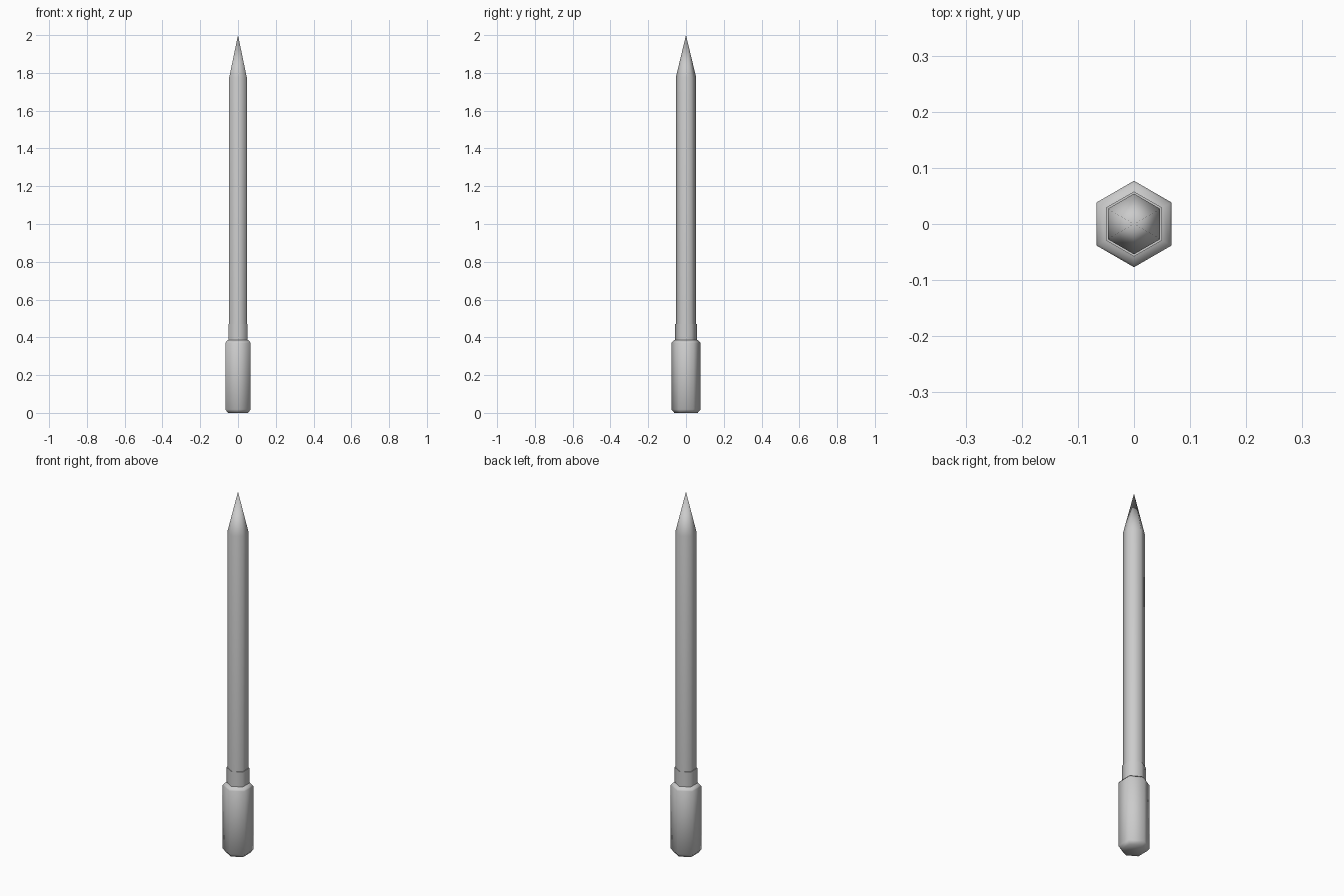
import bpy, bmesh, math

if "Cube" in bpy.data.objects:
    bpy.data.objects.remove(bpy.data.objects["Cube"])

SIDES = 6


def hex_lathe(name, profile):
    """Closed six-sided solid from (radius, z) points, corners on +y and -y."""
    bm = bmesh.new()
    rings = []
    for r, z in profile:
        if r == 0:
            rings.append([bm.verts.new((0, 0, z))])
        else:
            angles = [math.pi / 2 + i * math.tau / SIDES for i in range(SIDES)]
            rings.append([bm.verts.new((r * math.cos(a), r * math.sin(a), z)) for a in angles])
    for low, high in zip(rings, rings[1:]):
        for i in range(SIDES):
            j = (i + 1) % SIDES
            if len(high) == 1:
                bm.faces.new((low[i], low[j], high[0]))
            else:
                bm.faces.new((low[i], low[j], high[j], high[i]))
    bm.faces.new(rings[0][::-1])
    if len(rings[-1]) > 1:
        bm.faces.new(rings[-1])
    bmesh.ops.recalc_face_normals(bm, faces=bm.faces)
    mesh = bpy.data.meshes.new(name)
    bm.to_mesh(mesh)
    bm.free()
    obj = bpy.data.objects.new(name, mesh)
    bpy.context.collection.objects.link(obj)
    bpy.ops.object.select_all(action='DESELECT')
    obj.select_set(True)
    bpy.context.view_layer.objects.active = obj
    bpy.ops.object.shade_smooth_by_angle(angle=math.radians(62))
    return obj


# Grip with chamfered ends
hex_lathe("grip", [(0.062, 0.0), (0.077, 0.018), (0.077, 0.37), (0.073, 0.376), (0.06, 0.387)])

# Collar between grip and shaft
hex_lathe("collar", [(0.058, 0.38), (0.058, 0.47)])

# Long shaft running into the sharp tip
hex_lathe("shaft_and_tip", [(0.054, 0.46), (0.054, 1.775), (0, 2.0)])
